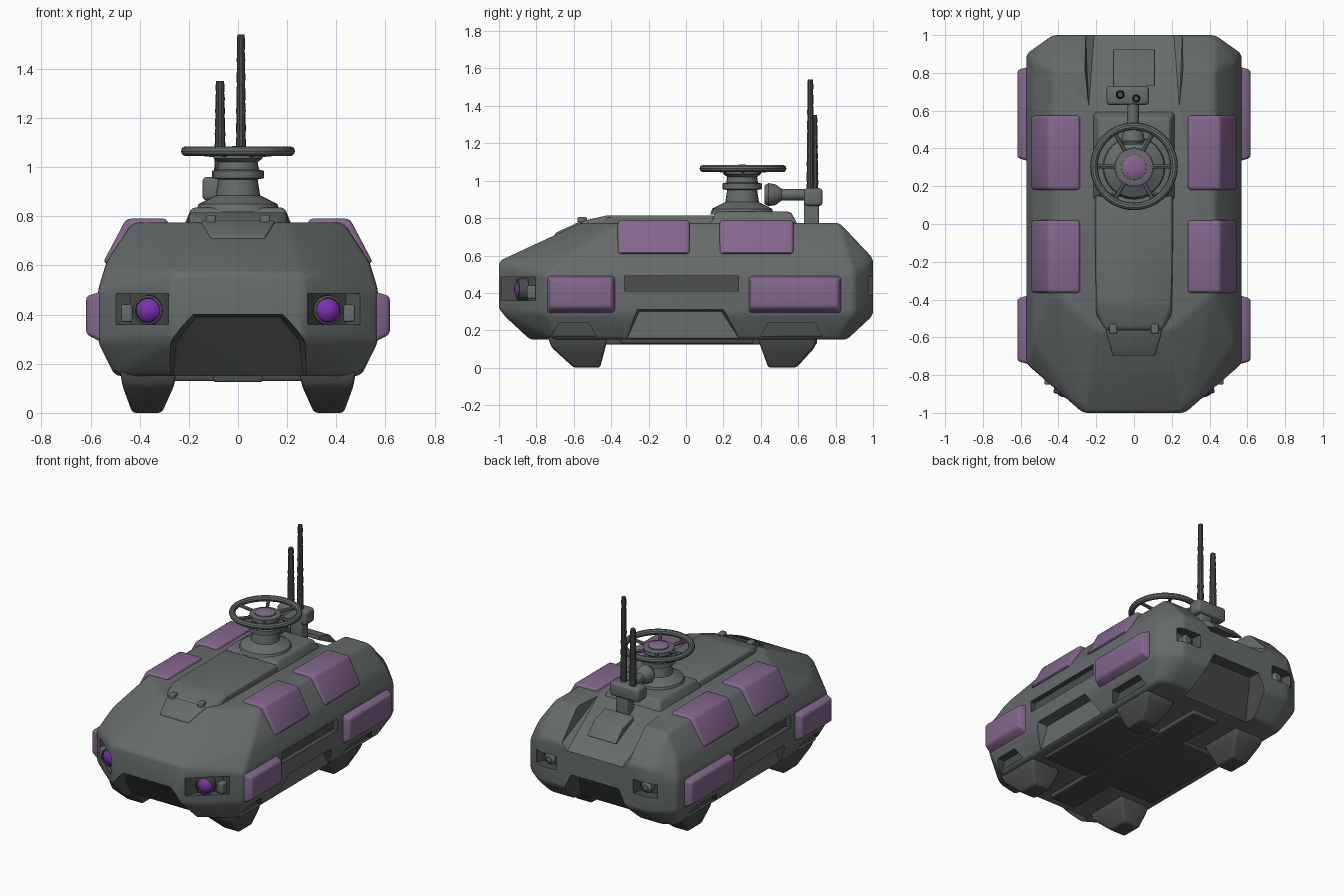
import bpy, bmesh
from math import pi, cos, sin
from mathutils import Vector

if "Cube" in bpy.data.objects:
    bpy.data.objects.remove(bpy.data.objects["Cube"])


def material(name, rgb):
    m = bpy.data.materials.new(name)
    m.use_nodes = True
    m.diffuse_color = (*rgb, 1)
    m.node_tree.nodes["Principled BSDF"].inputs["Base Color"].default_value = (*rgb, 1)
    m.node_tree.nodes["Principled BSDF"].inputs["Roughness"].default_value = 0.7
    return m


GREY = material("armour grey", (0.135, 0.15, 0.148))
DARK = material("dark grey", (0.07, 0.077, 0.076))
PURPLE = material("panel purple", (0.23, 0.135, 0.265))
LENS = material("lens violet", (0.2, 0.03, 0.42))
parts = []


def finish(name, bm, mat):
    bmesh.ops.recalc_face_normals(bm, faces=bm.faces)
    me = bpy.data.meshes.new(name)
    bm.to_mesh(me)
    bm.free()
    me.materials.append(mat)
    ob = bpy.data.objects.new(name, me)
    bpy.context.collection.objects.link(ob)
    parts.append(ob)
    return ob


def solid(name, points, mat=GREY, bevel=0.0, flip=False):
    """Convex solid around points, optionally mirrored to -x and rounded."""
    bm = bmesh.new()
    for x, y, z in points:
        bm.verts.new((-x if flip else x, y, z))
    res = bmesh.ops.convex_hull(bm, input=bm.verts)
    junk = [v for v in res["geom_interior"] if isinstance(v, bmesh.types.BMVert)]
    bmesh.ops.delete(bm, geom=junk, context="VERTS")
    bmesh.ops.dissolve_limit(bm, angle_limit=0.03, verts=bm.verts, edges=bm.edges)
    if bevel:
        bmesh.ops.bevel(bm, geom=bm.edges[:], offset=bevel, segments=3, profile=0.5,
                        affect="EDGES", clamp_overlap=True)
    return finish(name, bm, mat)


def box(x0, x1, y0, y1, z0, z1):
    return [(x, y, z) for x in (x0, x1) for y in (y0, y1) for z in (z0, z1)]


def along_y(profile, y0, y1):
    return [(x, y, z) for x, z in profile for y in (y0, y1)]


def both(points):
    return points + [(-x, y, z) for x, y, z in points]


def pair(name, points, mat=GREY, bevel=0.0):
    return [solid(side + name, points, mat, bevel, side == "right_") for side in ("left_", "right_")]


def lathe(name, profile, place, mat=GREY, steps=24, axis=(0, 0, 1)):
    """Turned part from (radius, height) pairs along an axis."""
    bm = bmesh.new()
    turn = Vector((0, 0, 1)).rotation_difference(Vector(axis))
    rings = [[bm.verts.new(Vector(place) + turn @ Vector((r * cos(2 * pi * i / steps),
              r * sin(2 * pi * i / steps), h))) for i in range(steps)] for r, h in profile]
    for a, b in zip(rings, rings[1:]):
        for i in range(steps):
            j = (i + 1) % steps
            bm.faces.new((a[i], a[j], b[j], b[i]))
    bm.faces.new(rings[0])
    bm.faces.new(rings[-1])
    return finish(name, bm, mat)


def torus(name, place, major, minor, mat=GREY):
    bpy.ops.mesh.primitive_torus_add(location=place, major_radius=major, minor_radius=minor,
                                     major_segments=48, minor_segments=10)
    ob = bpy.context.object
    ob.name = name
    ob.data.materials.append(mat)
    parts.append(ob)
    return ob


# Hull body
hull = solid("hull", both([
    (0.27, -0.84, 0.15), (0.5, -0.7, 0.15), (0.5, 0.82, 0.15), (0.42, 0.86, 0.15),
    (0.27, -1, 0.3), (0.57, -0.74, 0.29), (0.57, 0.9, 0.29), (0.43, 1, 0.28),
    (0.27, -1, 0.57), (0.57, -0.74, 0.5), (0.57, 0.9, 0.5), (0.43, 1, 0.585),
    (0.535, -0.62, 0.615), (0.535, 0.86, 0.615),
    (0.2, -0.56, 0.775), (0.43, -0.36, 0.775), (0.43, 0.82, 0.775)]), bevel=0.022)

# Cutters for recesses
cutters = []
cutters.append(solid("front_intake_cut", both([
    (0.2, -1.1, 0.415), (0.3, -1.1, 0.29), (0.34, -1.1, 0.1),
    (0.17, -0.93, 0.39), (0.25, -0.88, 0.29), (0.27, -0.74, 0.1)]), DARK))
cutters.append(solid("rear_intake_cut", both([
    (0.2, 1.1, 0.4), (0.33, 1.1, 0.1), (0.17, 0.93, 0.38), (0.27, 0.76, 0.1)]), DARK))
cutters.append(solid("rear_deck_cut", both([
    (0.24, 0.62, 0.78), (0.21, 0.84, 0.72), (0.21, 1.02, 0.535),
    (0.26, 0.62, 0.95), (0.26, 1.1, 0.95), (0.26, 1.1, 0.535)]), GREY))
cutters += pair("side_slot_cut", box(0.535, 0.7, -0.33, 0.28, 0.41, 0.49), DARK)
cutters += pair("side_skirt_cut", [
    (x, y, z) for x, d in ((0.5, 0.03), (0.7, 0))
    for y, z in ((-0.37 + d, 0.1), (-0.28 + d, 0.33 - d), (0.22 - d, 0.33 - d), (0.35 - d, 0.1))], GREY)
for end, y0, y1 in (("front", -0.72, -0.48), ("rear", 0.4, 0.73)):
    cutters += pair(end + "_arch_cut", [
        (x, y, z) for x in (0.49, 0.7)
        for y, z in ((y0, 0.17), (y0 + 0.04, 0.24), (y1 - 0.04, 0.24), (y1, 0.17))], DARK)
cutters += pair("headlamp_cut", [
    (x, y, z) for z in (0.36, 0.485)
    for x, y in ((0.31, -0.9), (0.44, -0.79), (0.27, -1.03), (0.56, -0.82))], DARK)
cutters += pair("rear_lamp_cut", [
    (x, y, z) for z in (0.39, 0.485)
    for x, y in ((0.31, 0.94), (0.44, 0.92), (0.28, 1.05), (0.5, 1.05))], DARK)
for c in cutters:
    mod = hull.modifiers.new(c.name, "BOOLEAN")
    mod.object = c
    mod.operation = "DIFFERENCE"
    mod.solver = "EXACT"
    mod.material_mode = "TRANSFER"
cut_mesh = bpy.data.meshes.new_from_object(hull.evaluated_get(bpy.context.evaluated_depsgraph_get()))
hull.modifiers.clear()
hull.data = cut_mesh
for c in cutters:
    parts.remove(c)
    bpy.data.objects.remove(c)

# Belly plate
solid("belly_plate", box(-0.44, 0.44, -0.35, 0.36, 0.13, 0.17), DARK, 0.008)
solid("belly_keel", box(-0.1, 0.1, -0.7, 0.7, 0.125, 0.17), DARK, 0.008)

# Feet
for end, top, low in (("front", (-0.74, -0.42), (-0.6, -0.46)), ("rear", (0.38, 0.7), (0.44, 0.59))):
    pair(end + "_foot",
         [(x, y, 0.17) for x in (0.25, 0.48) for y in top]
         + [(x, y, 0.11) for x in (0.26, 0.47) for y in (top[0] + 0.02, top[1] - 0.01)]
         + [(x, y, 0.0) for x in (0.31, 0.43) for y in low], DARK, 0.015)

# Purple armour panels, roof edge and flank
roof_panel = [(0.285, 0.72), (0.285, 0.79), (0.455, 0.79), (0.55, 0.61), (0.5, 0.6)]
for end, y0, y1 in (("front", -0.365, 0.02), ("rear", 0.18, 0.575)):
    pair(end + "_roof_panel", along_y(roof_panel, y0, y1), PURPLE, 0.018)
for end, y0, y1 in (("front", -0.745, -0.375), ("rear", 0.33, 0.835)):
    pair(end + "_side_panel", [(0.55, y, z) for y in (y0, y1) for z in (0.285, 0.495)]
         + [(0.618, y, z) for y in (y0 + 0.02, y1 - 0.02) for z in (0.32, 0.475)], PURPLE, 0.016)

# Head lamps and rear lamps
for side, s in (("left", 1), ("right", -1)):
    lathe(side + "_lamp_ring", [(0.062, 0), (0.06, 0.05), (0.05, 0.055), (0.048, 0.03)],
          (s * 0.36, -0.85, 0.418), DARK, axis=(s * 0.15, -1, 0))
    lathe(side + "_lamp_lens", [(0.048, 0), (0.048, 0.045), (0.035, 0.06), (0.012, 0.068)],
          (s * 0.36, -0.85, 0.418), LENS, axis=(s * 0.15, -1, 0))
    lathe(side + "_rear_lamp", [(0.04, 0), (0.04, 0.04), (0.02, 0.055)],
          (s * 0.37, 0.92, 0.437), GREY, axis=(0, 1, 0))
pair("lamp_block", box(0.43, 0.475, -0.85, -0.79, 0.37, 0.44), GREY, 0.008)

# Roof hatch with front lip and hinges
solid("roof_hatch", both([(0.15, -0.57, 0.76), (0.15, -0.55, 0.785), (0.2, -0.5, 0.76), (0.2, -0.42, 0.815),
                          (0.2, 0.15, 0.815), (0.21, 0.15, 0.76)]), GREY, 0.012)
solid("hatch_lip", both([(0.11, -0.7, 0.69), (0.15, -0.56, 0.72), (0.11, -0.7, 0.72), (0.15, -0.56, 0.785)]), GREY, 0.008)
pair("hatch_hinge", box(0.09, 0.13, -0.58, -0.53, 0.76, 0.805), GREY, 0.008)

# Turret base and turned column
solid("turret_base", both([(0.22, 0.12, 0.76), (0.22, 0.6, 0.76), (0.19, 0.16, 0.835), (0.19, 0.56, 0.835)]), GREY, 0.015)
column = (0, 0.3, 0)
lathe("turret_column", [(0.17, 0.82), (0.16, 0.85), (0.12, 0.87), (0.09, 0.885), (0.08, 0.95), (0.105, 0.955),
                        (0.105, 0.985), (0.085, 0.99), (0.08, 1.02), (0.1, 1.035), (0.1, 1.06), (0.07, 1.065)], column)
lathe("hub_cap", [(0.068, 1.05), (0.066, 1.072), (0.045, 1.082), (0.015, 1.086)], column, PURPLE)

# Ring wheel with spokes
torus("ring_wheel", (0, 0.305, 1.065), 0.212, 0.02)
for i in range(6):
    d = Vector((cos(i * pi / 3), sin(i * pi / 3), 0))
    lathe(f"wheel_spoke_{i + 1}", [(0.011, 0), (0.011, 0.13)],
          Vector((0, 0.305, 1.05)) + d * 0.085, steps=8, axis=d + Vector((0, 0, 0.1)))

# Aerial mount, horn and aerials
solid("mount_post", box(-0.045, 0.045, 0.63, 0.71, 0.72, 0.89), GREY, 0.01)
solid("mount_block", box(-0.145, 0.08, 0.63, 0.73, 0.865, 0.96), GREY, 0.018)
lathe("horn", [(0.05, 0), (0.062, 0.02), (0.055, 0.06), (0.032, 0.09), (0.03, 0.22)],
      (-0.005, 0.42, 0.925), axis=(0, 1, 0))
for name, x, y, top, r in (("tall_aerial", 0.012, 0.665, 1.54, 0.018), ("short_aerial", -0.073, 0.685, 1.35, 0.02)):
    n = 18
    lathe(name, [(r * (1.15 - 0.35 * i / n + 0.12 * (i % 2)), 0.92 + (top - 0.92) * i / n) for i in range(n + 1)],
          (x, y, 0), DARK, 10)

# Rear deck plate and side ridges
solid("deck_plate", both([(0.11, 0.73, 0.74), (0.11, 0.84, 0.725), (0.11, 0.92, 0.645),
                          (0.11, 0.73, 0.77), (0.11, 0.845, 0.735), (0.11, 0.925, 0.655)]), GREY, 0.004)

# Smooth shading with crisp edges
bpy.ops.object.select_all(action="DESELECT")
for ob in parts:
    ob.select_set(True)
bpy.context.view_layer.objects.active = hull
bpy.ops.object.shade_smooth_by_angle(angle=0.6)
